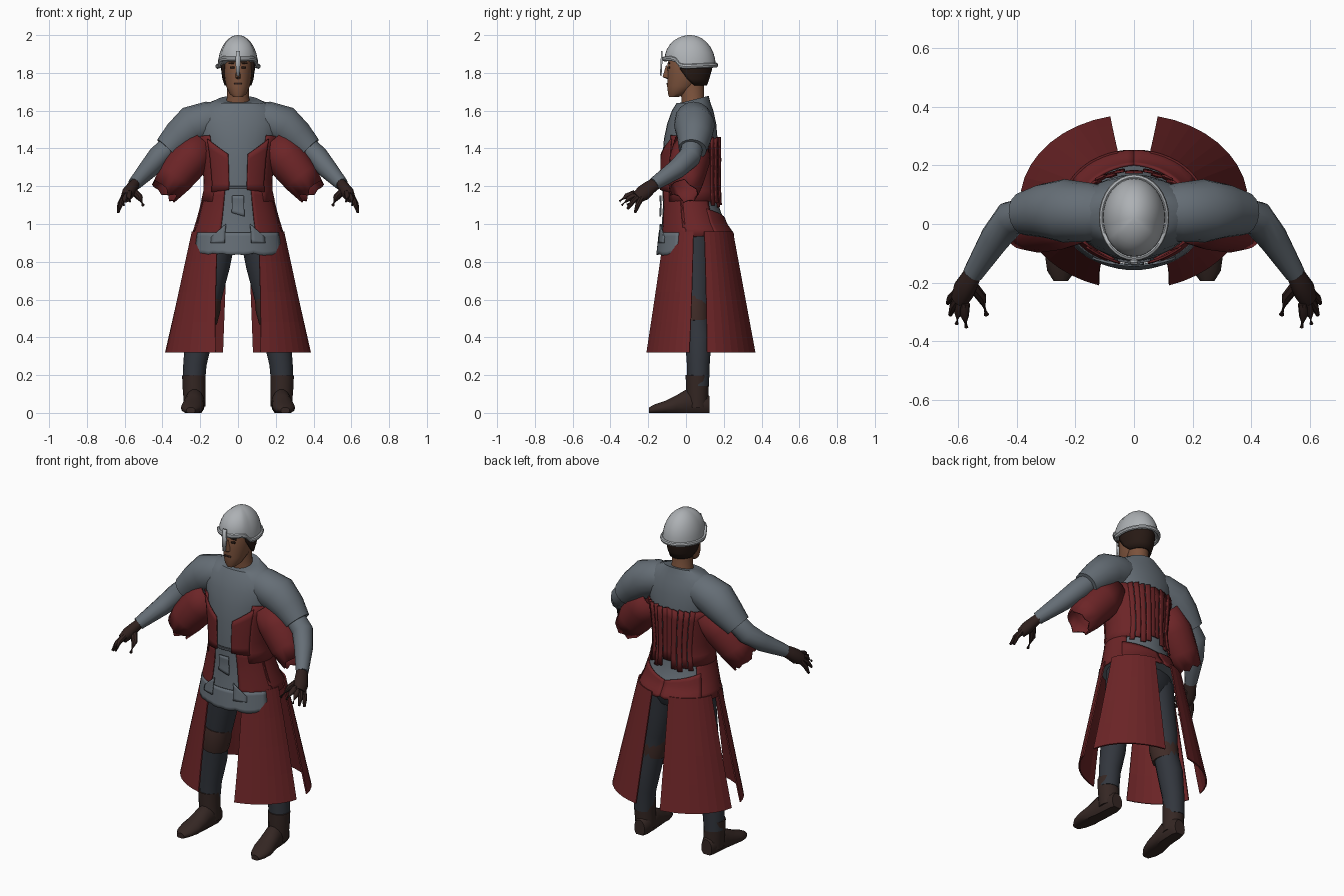
import bpy, bmesh, random
from math import sin, cos, pi, radians
from mathutils import Vector

random.seed(4)
if "Cube" in bpy.data.objects:
    bpy.data.objects.remove(bpy.data.objects["Cube"])


def material(name, r, g, b):
    m = bpy.data.materials.new(name)
    m.use_nodes = True
    m.diffuse_color = (r, g, b, 1)
    bsdf = m.node_tree.nodes["Principled BSDF"]
    bsdf.inputs["Base Color"].default_value = (r, g, b, 1)
    bsdf.inputs["Roughness"].default_value = 0.8
    return m


MAIL = material("mail grey", .13, .155, .18)
BELT = material("belt grey", .08, .09, .105)
RED = material("cloth red", .15, .018, .02)
STEEL = material("helmet steel", .42, .44, .46)
SKIN = material("skin brown", .2, .085, .045)
HAIR = material("hair dark", .02, .01, .007)
BOOT = material("boot leather", .035, .02, .017)
GLOVE = material("glove leather", .03, .015, .013)
TROUSER = material("trouser slate", .032, .037, .047)
PAD = material("pad leather", .05, .024, .02)


def grid(name, rows, mat, closed=True, caps=True, mirror=False, thick=0, smooth=40):
    """Skin rows of points into one surface."""
    bm = bmesh.new()
    vs = [[bm.verts.new(p) for p in row] for row in rows]
    n = len(rows[0])
    for a, b in zip(vs, vs[1:]):
        for i in range(n if closed else n - 1):
            j = (i + 1) % n
            bm.faces.new((a[i], a[j], b[j], b[i]))
    if closed and caps:
        bm.faces.new(vs[0])
        bm.faces.new(vs[-1])
    bmesh.ops.recalc_face_normals(bm, faces=bm.faces)
    me = bpy.data.meshes.new(name)
    bm.to_mesh(me)
    bm.free()
    me.materials.append(mat)
    ob = bpy.data.objects.new(name, me)
    bpy.context.collection.objects.link(ob)
    if smooth:
        bpy.ops.object.select_all(action='DESELECT')
        ob.select_set(True)
        bpy.context.view_layer.objects.active = ob
        bpy.ops.object.shade_smooth_by_angle(angle=radians(smooth))
    if thick:
        mod = ob.modifiers.new("thickness", 'SOLIDIFY')
        mod.thickness, mod.offset = thick, 0
    if mirror:
        ob.modifiers.new("mirror", 'MIRROR').use_mirror_merge = False
    return ob


def ring(z, rx, ry, cy, tilt=0, n=28):
    """Level ellipse, counted from the front."""
    angles = [2 * pi * i / n for i in range(n)]
    return [(rx * sin(a), cy - ry * cos(a), z - tilt * ry * cos(a)) for a in angles]


def tube(name, path, mat, n=12, ragged=0, flat=1, **kw):
    """Tube through (x, y, z, radius) points."""
    rows = []
    pts = [Vector(p[:3]) for p in path]
    for k, p in enumerate(pts):
        t = (pts[min(k + 1, len(pts) - 1)] - pts[max(k - 1, 0)]).normalized()
        ref = Vector((0, 1, 0)) if abs(t.y) < .8 else Vector((0, 0, 1))
        u = t.cross(ref).normalized()
        v = t.cross(u)
        row = []
        for i in range(n):
            a = 2 * pi * i / n
            q = p + path[k][3] * (flat * u * cos(a) + v * sin(a))
            if ragged and k == len(pts) - 1:
                q += t * random.uniform(-ragged, ragged)
            row.append(q)
        rows.append(row)
    return grid(name, rows, mat, mirror=True, **kw)


# Mail torso: height, half width, half depth, centre depth
TORSO = [(1.66, .105, .075, .045), (1.64, .16, .09, .04), (1.60, .205, .11, .035),
         (1.53, .225, .13, .03), (1.45, .205, .142, .025), (1.35, .185, .147, .022),
         (1.2, .168, .147, .02), (1.1, .19, .147, .025), (1.0, .217, .168, .04),
         (.95, .235, .188, .055), (.84, .25, .2, .055)]
grid("mail_torso", [ring(*r, .25 if i == 0 else 0) for i, r in enumerate(TORSO[:-1])], MAIL)


def on_torso(deg, z, out):
    for hi, lo in zip(TORSO, TORSO[1:]):
        if z >= lo[0]:
            break
    t = (hi[0] - z) / (hi[0] - lo[0])
    rx, ry, cy = [h + (l - h) * t for h, l in zip(hi[1:], lo[1:])]
    a = radians(deg)
    return ((rx + out) * sin(a), cy - (ry + out) * cos(a), z)


def shell(name, mat, a0, a1, top, bottom, out=.008, steps=10, mirror=True, fray=0):
    """Cloth layer on the torso; top and bottom run from first to last angle."""
    cols = []
    for i in range(steps + 1):
        t = i / steps
        z1 = top[0] + (top[1] - top[0]) * t
        z0 = bottom[0] + (bottom[1] - bottom[0]) * t + random.uniform(-fray, fray)
        cols.append([on_torso(a0 + (a1 - a0) * t, z1 + (z0 - z1) * k / 6, out) for k in range(7)])
    return grid(name, cols, mat, closed=False, mirror=mirror, thick=.008)


# Red surcoat layers
shell("vest_front", RED, 15, 48, (1.37, 1.45), (1.18, 1.17), out=.012)
shell("vest_side", RED, 44, 140, (1.47, 1.45), (1.12, 1.12), out=.006)
shell("tunic_front", RED, 23, 75, (1.2, 1.2), (.91, .93), out=.005, fray=.015)
shell("tunic_side", RED, 70, 128, (1.2, 1.13), (.93, .94), out=.005)
shell("tunic_back", RED, 120, 180, (1.08, 1.03), (.94, .94), out=.006, fray=.008)
for k in range(5):
    a = 134 + 9.4 * k
    end = random.uniform(1.08, 1.17)
    shell(f"back_fold_{k + 1}", RED, a, a + 8.6, (1.45, 1.46), (end, end),
          out=.01 + .006 * (k % 2), steps=3)
shell("mail_hem", MAIL, -62, 62, (.955, .955), (.84, .84), out=.008, steps=20, mirror=False, fray=.006)
shell("hem_peak", MAIL, 16, 34, (1.0, .93), (.9, .9), out=.014, steps=4)
shell("belt", BELT, -19, 19, (1.2, 1.2), (1.185, 1.185), out=.004, mirror=False)
shell("belt_pouch", MAIL, -9, 9, (1.15, 1.15), (1.06, 1.04), out=.012, mirror=False)


# Split skirt: two front and two back panels
def skirt_panel(name, top, bottom):
    cols = []
    for i in range(9):
        col = []
        for k in range(5):
            s = k / 4
            a0, a1 = [t + (b - t) * s for t, b in zip(top, bottom)]
            a = radians(a0 + (a1 - a0) * i / 8)
            col.append(((.242 + .143 * s) * sin(a),
                        .06 + .015 * s - (.19 + .105 * s) * cos(a), .96 - .64 * s))
        cols.append(col)
    grid(name, cols, RED, closed=False, mirror=True, thick=.008, smooth=0)


skirt_panel("skirt_front", (26, 84), (18, 79))
skirt_panel("skirt_back", (101, 167), (97, 168))

# Arms
tube("upper_sleeves", [(.08, .04, 1.555, .085), (.15, .04, 1.55, .1), (.24, .045, 1.52, .108),
                       (.31, .045, 1.46, .092), (.375, .035, 1.395, .074)], MAIL, n=16)
tube("forearms", [(.35, .035, 1.42, .058), (.42, .02, 1.355, .06), (.475, -.05, 1.29, .052),
                  (.55, -.17, 1.21, .035)], MAIL)
tube("hanging_sleeves", [(.18, .03, 1.43, .09), (.26, .02, 1.34, .105), (.335, 0, 1.245, .095),
                         (.39, -.01, 1.175, .075)], RED, n=16, ragged=.02, caps=False, thick=.008)

# Gloved hands
tube("palms", [(.545, -.16, 1.215, .034), (.56, -.19, 1.195, .038), (.58, -.225, 1.165, .044),
               (.595, -.26, 1.14, .034)], GLOVE, flat=.8)
for i, tip in enumerate([(.635, -.27, 1.06), (.627, -.31, 1.08), (.605, -.34, 1.1), (.572, -.352, 1.12)]):
    base = Vector((.605 - .01 * i, -.235 - .012 * i, 1.14 + .008 * i))
    mid = base.lerp(Vector(tip), .55) + Vector((.004, 0, .008))
    tube(f"finger_{i + 1}", [(*base, .016), (*mid, .014), (*tip, .007)], GLOVE, n=8)
tube("thumbs", [(.56, -.2, 1.18, .02), (.52, -.25, 1.14, .018), (.503, -.31, 1.1, .009)], GLOVE, n=8)

# Legs and boots
grid("pelvis", [ring(.97, .2, .13, .05), ring(.9, .205, .12, .05), ring(.84, .16, .09, .05)], TROUSER)
tube("legs", [(.115, .05, .92, .1), (.135, .05, .78, .092), (.165, .055, .62, .08), (.18, .055, .52, .068),
              (.205, .065, .4, .072), (.228, .065, .26, .062), (.235, .065, .14, .058)], TROUSER, n=14)
tube("knee_pads", [(.166, .047, .61, .077), (.176, .045, .55, .083), (.187, .05, .48, .076)], PAD)
tube("boot_shafts", [(.234, .06, .2, .062), (.233, .06, .13, .06), (.228, .06, .03, .056)], BOOT)
foot = []
for y, x, w, h in [(.125, .225, .035, .09), (.09, .225, .05, .12), (0, .23, .052, .125), (-.05, .236, .056, .095),
                   (-.11, .243, .06, .065), (-.16, .248, .048, .048), (-.195, .25, .024, .03)]:
    row = []
    for i in range(14):
        a = 2 * pi * i / 14
        row.append((x + w * cos(a), y, max(0, h * (.42 + .58 * sin(a)))))
    foot.append(row)
grid("feet", foot, BOOT, mirror=True)

# Head
grid("neck", [ring(1.62, .075, .07, .045), ring(1.67, .058, .06, .035), ring(1.76, .056, .065, .03)], SKIN)
grid("head", [ring(*r) for r in [(1.672, .025, .025, -.065), (1.69, .045, .05, -.045), (1.73, .063, .08, -.02),
                                 (1.79, .073, .1, .003), (1.85, .077, .11, .012), (1.92, .06, .09, .02)]], SKIN)
grid("nose", [[(-.005, -.1, 1.84), (0, -.106, 1.84), (.005, -.1, 1.84)],
              [(-.016, -.092, 1.772), (0, -.124, 1.778), (.016, -.092, 1.772)],
              [(-.012, -.085, 1.765), (0, -.09, 1.763), (.012, -.085, 1.765)]], SKIN, closed=False)


def hair_arc(z, rx, ry, cy, start):
    angles = [radians(start + (360 - 2 * start) * i / 20) for i in range(21)]
    return [(rx * sin(a), cy - ry * cos(a), z) for a in angles]


grid("hair", [hair_arc(1.88, .083, .11, .022, 55), hair_arc(1.82, .084, .11, .022, 62),
              hair_arc(1.77, .077, .098, .02, 82), hair_arc(1.735, .068, .085, .02, 105)],
     HAIR, closed=False, thick=.012)


def face_plate(name, x, z, w, h, y, mat, mirror):
    grid(name, [[(x - w, y, z - h), (x + w, y + .004 * mirror, z - h)],
                [(x - w, y, z + h), (x + w, y + .004 * mirror, z + h)]],
         mat, closed=False, mirror=mirror, thick=.006)


face_plate("eyes", .03, 1.828, .012, .005, -.091, HAIR, True)
face_plate("eyebrows", .032, 1.85, .018, .004, -.091, HAIR, True)
face_plate("mouth", 0, 1.742, .022, .004, -.1, PAD, False)


# Helmet with a raised brow opening and rolled rim
def rim_height(a):
    front = max(0, min(1, (cos(a) - .35) / .25))
    return 1.835 + .045 * front - .006 * cos(a)


def helmet_ring(t, grow=0):
    row = []
    for i in range(32):
        a = 2 * pi * i / 32
        z = rim_height(a)
        row.append(((.107 + grow) * cos(t) * sin(a), .022 - (.135 + grow) * cos(t) * cos(a),
                    z + (2 - z) * sin(t)))
    return row


grid("helmet_dome", [helmet_ring(radians(d)) for d in (0, 12, 25, 38, 50, 62, 73, 82, 88)], STEEL)
rim = []
for k in range(9):
    b = 2 * pi * k / 8
    rim.append([(x, y, z + .013 * sin(b)) for x, y, z in helmet_ring(0, .003 + .01 * cos(b))])
grid("helmet_rim", rim, STEEL, caps=False)
grid("nasal_guard", [[(-.011, -.128, 1.915), (.011, -.128, 1.915)], [(-.013, -.13, 1.85), (.013, -.13, 1.85)],
                     [(-.008, -.134, 1.785), (.008, -.134, 1.785)]], STEEL, closed=False, thick=.009)
